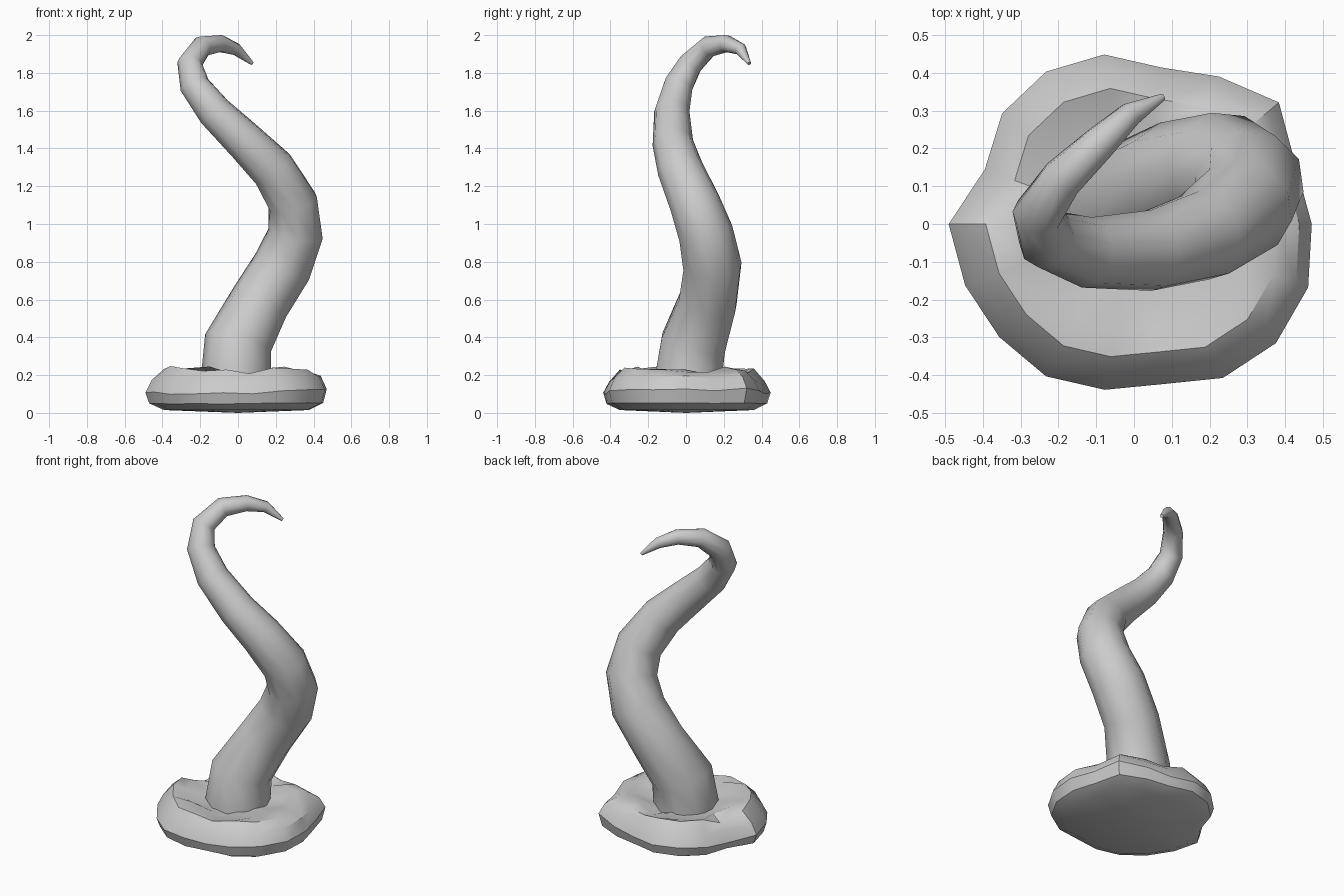
import bpy, bmesh, math, random

random.seed(4)
if "Cube" in bpy.data.objects:
    bpy.data.objects.remove(bpy.data.objects["Cube"], do_unlink=True)

grey = bpy.data.materials.new("stone_grey")
grey.use_nodes = True
grey.diffuse_color = (0.6, 0.6, 0.6, 1)
grey.node_tree.nodes["Principled BSDF"].inputs["Base Color"].default_value = (0.6, 0.6, 0.6, 1)


def finish(obj, angle):
    bpy.ops.object.select_all(action="DESELECT")
    obj.select_set(True)
    bpy.context.view_layer.objects.active = obj
    if obj.type == "CURVE":
        bpy.ops.object.convert(target="MESH")
        obj = bpy.context.object
    obj.data.materials.clear()
    obj.data.materials.append(grey)
    bpy.ops.object.shade_smooth_by_angle(angle=math.radians(angle))


# Tentacle: a tapering tube along a twisting path (x, y, z, radius)
path = [
    (-.01, .015, .1, .185), (-.01, .015, .2, .185), (0, .04, .37, .18),
    (.115, .115, .585, .16), (.235, .14, .775, .158), (.305, .105, .95, .147),
    (.29, .045, 1.115, .135), (.185, -.03, 1.29, .122), (.045, -.07, 1.43, .108),
    (-.125, -.075, 1.595, .094), (-.23, -.04, 1.735, .08), (-.255, .025, 1.85, .067),
    (-.19, .12, 1.94, .057), (-.09, .215, 1.955, .046), (-.01, .29, 1.925, .033),
    (.075, .335, 1.85, .01),
]
curve = bpy.data.curves.new("tentacle", "CURVE")
curve.dimensions = "3D"
curve.bevel_depth = 1
curve.bevel_resolution = 3
curve.use_fill_caps = True
spline = curve.splines.new("POLY")
spline.points.add(len(path) - 1)
for point, (x, y, z, r) in zip(spline.points, path):
    point.co = (x, y, z, 1)
    point.radius = r
tentacle = bpy.data.objects.new("tentacle", curve)
bpy.context.collection.objects.link(tentacle)
finish(tentacle, 60)

# Rock base: an uneven outline swept through rings of (scale, height, lumpiness)
outline = [.47, .455, .5, .45, .42, .455, .465, .455, .42,
           .49, .475, .465, .465, .445, .43, .47, .49, .49]
rings = [(.8, .015, 0), (.96, .05, .1), (1, .11, .4), (.93, .175, .5),
         (.8, .222, 1), (.64, .225, 1), (.45, .195, .5)]
bm = bmesh.new()
loops = []
for scale, height, lump in rings:
    loop = []
    for i, radius in enumerate(outline):
        a = math.tau * i / len(outline)
        r = radius * scale
        z = height + lump * ((radius - .46) * .6 + random.uniform(-.018, .018))
        z += .02 * lump * math.cos(a) * (scale > .9)
        loop.append(bm.verts.new((r * math.cos(a), r * math.sin(a), z)))
    loops.append(loop)
n = len(outline)
for low, high in zip(loops, loops[1:]):
    for i in range(n):
        j = (i + 1) % n
        bm.faces.new((low[i], low[j], high[j], high[i]))
for loop, z in ((loops[0], 0), (loops[-1], .18)):
    centre = bm.verts.new((0, 0, z))
    for i in range(n):
        bm.faces.new((loop[i], loop[(i + 1) % n], centre))
bmesh.ops.recalc_face_normals(bm, faces=bm.faces)
mesh = bpy.data.meshes.new("rock_base")
bm.to_mesh(mesh)
bm.free()
base = bpy.data.objects.new("rock_base", mesh)
bpy.context.collection.objects.link(base)
finish(base, 35)
